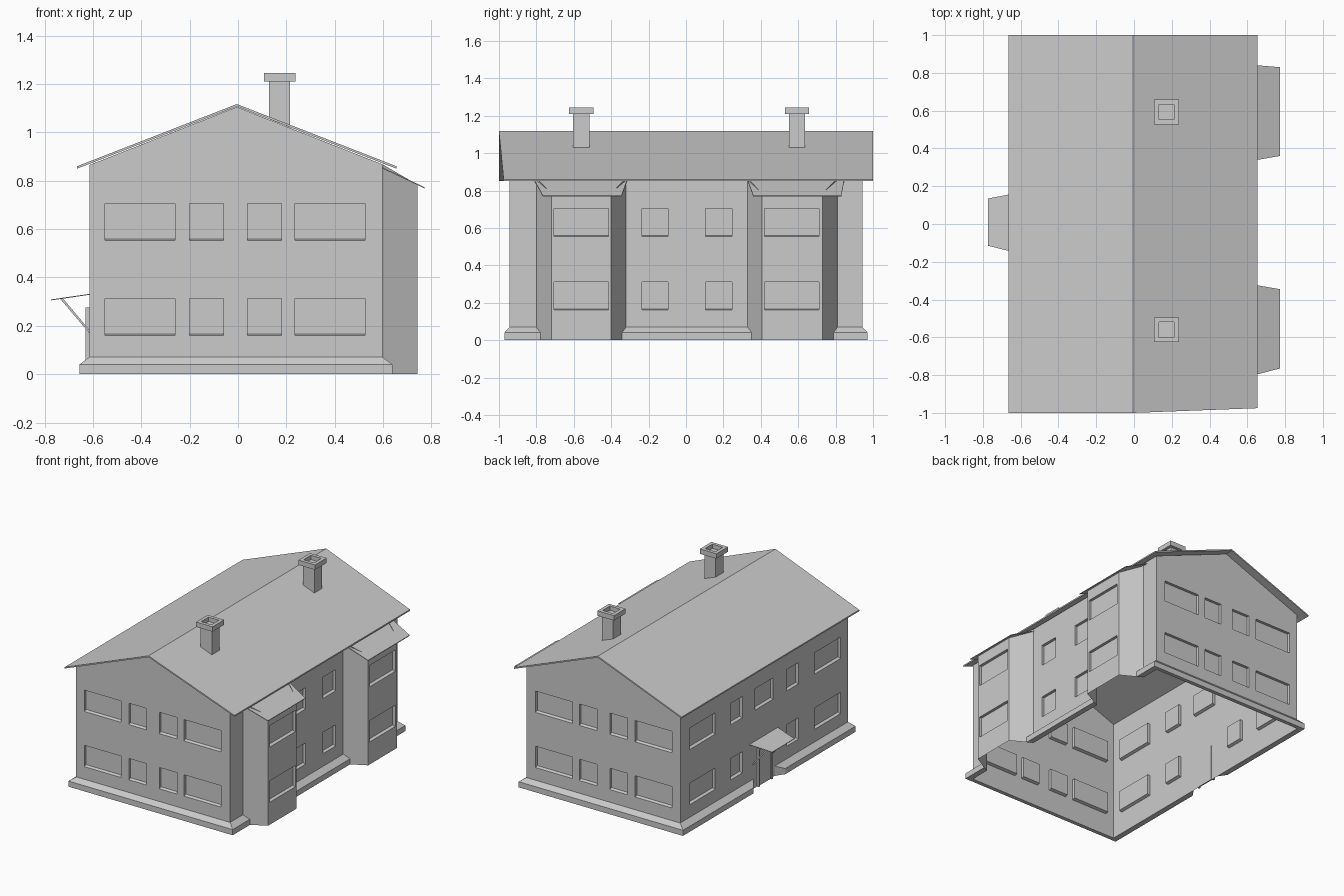
import bpy, bmesh
from mathutils import Vector

if "Cube" in bpy.data.objects:
    bpy.data.objects.remove(bpy.data.objects["Cube"])


def add(name, bm, recalc=True):
    if recalc:
        bmesh.ops.recalc_face_normals(bm, faces=bm.faces)
    me = bpy.data.meshes.new(name)
    bm.to_mesh(me)
    bm.free()
    ob = bpy.data.objects.new(name, me)
    bpy.context.collection.objects.link(ob)
    return ob


def prism(name, pts, off):
    """Polygon swept along a straight offset."""
    bm = bmesh.new()
    a = [bm.verts.new(p) for p in pts]
    b = [bm.verts.new(Vector(p) + Vector(off)) for p in pts]
    bm.faces.new(a)
    bm.faces.new(b[::-1])
    for i in range(len(a)):
        j = (i + 1) % len(a)
        bm.faces.new((a[i], b[i], b[j], a[j]))
    return add(name, bm)


def box(name, x0, x1, y0, y1, z0, z1):
    return prism(name, [(x0, y0, z0), (x1, y0, z0), (x1, y1, z0), (x0, y1, z0)], (0, 0, z1 - z0))


XL, XR, YW, RIDGE = -0.615, 0.598, 0.943, -0.005


def wall_top(x):
    # main roof underside, or bay roof underside beyond the right wall
    if x > XR + 0.01:
        return 0.85 - (x - XR) * 0.46
    return 1.105 - 0.394 * abs(x - RIDGE)


def wall(bm, a, b, wins=(), cuts=()):
    """One wall from a to b with recessed windows (lo, hi, z0, z1)."""
    a, b = Vector((*a, 0)), Vector((*b, 0))
    d = b - a
    ax = 0 if abs(d.x) > abs(d.y) else 1
    inward = Vector((-d.y, d.x, 0)).normalized() * 0.02

    def P(c, z):
        p = a + d * ((c - a[ax]) / d[ax])
        return Vector((p.x, p.y, wall_top(p.x) if z is None else z))

    s = 1 if d[ax] > 0 else -1
    us = sorted({a[ax], b[ax], *cuts, *(v for w in wins for v in w[:2])}, key=lambda v: v * s)
    zs = [*sorted({0.0, *(v for w in wins for v in w[2:])}), None]

    def quad(*ps):
        bm.faces.new([bm.verts.new(p) for p in ps])

    for u0, u1 in zip(us, us[1:]):
        for z0, z1 in zip(zs, zs[1:]):
            m = (u0 + u1) / 2
            if z1 is not None and any(w[0] < m < w[1] and w[2] < (z0 + z1) / 2 < w[3] for w in wins):
                continue
            quad(P(u0, z0), P(u1, z0), P(u1, z1), P(u0, z1))
    for lo, hi, z0, z1 in wins:
        l, h = (lo, hi) if s > 0 else (hi, lo)
        o = [P(l, z0), P(h, z0), P(h, z1), P(l, z1)]
        i = [p + inward for p in o]
        for k in (0, 1):
            i[k].z += 0.007          # sloping sill
        quad(*i)
        for k in range(4):
            n = (k + 1) % 4
            quad(o[k], o[n], i[n], i[k])


def two_rows(spans):
    return [(lo, hi, z, z + 0.152) for lo, hi in spans for z in (0.16, 0.553)]


# walls with two bays, open below
end_w = two_rows([(-0.55, -0.26), (-0.2, -0.06), (0.04, 0.18), (0.235, 0.525)])
mid_w = two_rows([(-0.235, -0.095), (0.105, 0.245)])
left_w = two_rows([(-0.86, -0.57), (-0.385, -0.25), (0.245, 0.38), (0.55, 0.84)])
left_w.append((-0.1, 0.1, 0.553, 0.705))
bm = bmesh.new()
wall(bm, (XL, -YW), (XR, -YW), end_w, [RIDGE])
wall(bm, (XR, -YW), (XR, -0.80))
wall(bm, (XR, -0.80), (0.742, -0.72))
wall(bm, (0.742, -0.72), (0.742, -0.40), two_rows([(-0.705, -0.415)]))
wall(bm, (0.742, -0.40), (XR, -0.32))
wall(bm, (XR, -0.32), (XR, 0.33), mid_w)
wall(bm, (XR, 0.33), (0.742, 0.405))
wall(bm, (0.742, 0.405), (0.742, 0.73), two_rows([(0.42, 0.71)]))
wall(bm, (0.742, 0.73), (XR, 0.81))
wall(bm, (XR, 0.81), (XR, YW))
wall(bm, (XR, YW), (XL, YW), end_w, [RIDGE])
wall(bm, (XL, YW), (XL, -YW), left_w)
bmesh.ops.remove_doubles(bm, verts=bm.verts, dist=1e-4)
add("walls", bm, recalc=False)

# main roof slopes
t = (0, 0, -0.01)
prism("roof_left", [(-0.665, -1, 0.86), (RIDGE, -1, 1.117), (RIDGE, 1, 1.117), (-0.665, 1, 0.86)], t)
prism("roof_right", [(RIDGE, -1, 1.117), (0.655, -0.975, 0.86), (0.655, 1, 0.86), (RIDGE, 1, 1.117)], t)

# bay roofs
for n, (w0, w1, o0, o1) in enumerate([(-0.81, -0.315, -0.765, -0.345), (0.33, 0.845, 0.36, 0.83)]):
    prism(f"bay_roof_{n}", [(XR, w0, 0.855), (0.772, o0, 0.773), (0.772, o1, 0.773), (XR, w1, 0.855)],
          (0, 0, -0.005))


# plinth strips, stepped out from the wall with a sloped top
def plinth(name, inner, outer):
    bm = bmesh.new()
    rows = []
    for i, o in zip(inner, outer):
        rows.append([bm.verts.new(p) for p in ((*i, 0.07), (*o, 0.04), (*o, 0), (*i, 0))])
    for r, q in zip(rows, rows[1:]):
        for k in range(3):
            bm.faces.new((r[k], r[k + 1], q[k + 1], q[k]))
    bm.faces.new(rows[0])
    bm.faces.new(rows[-1][::-1])
    bmesh.ops.recalc_face_normals(bm, faces=bm.faces)
    add(name, bm)


PL, PR, PY = -0.656, 0.638, 0.971
plinth("plinth_front", [(XL, -0.12), (XL, -YW), (XR, -YW), (XR, -0.80)],
       [(PL, -0.18), (PL, -PY), (PR, -PY), (PR, -0.778)])
plinth("plinth_back", [(XR, 0.81), (XR, YW), (XL, YW), (XL, 0.12)],
       [(PR, 0.788), (PR, PY), (PL, PY), (PL, 0.18)])
plinth("plinth_middle", [(XR, -0.32), (XR, 0.33)], [(PR, -0.342), (PR, 0.351)])

# chimneys: shaft and hollow cap
for n, y in enumerate((-0.56, 0.593)):
    shaft = [(0.128, 1.055), (0.216, 1.02), (0.216, 1.21), (0.128, 1.21)]
    prism(f"chimney_shaft_{n}", [(x, y - 0.043, z) for x, z in shaft], (0, 0.086, 0))
    cap = box(f"chimney_cap_{n}", 0.107, 0.237, y - 0.065, y + 0.065, 1.21, 1.245)
    bm = bmesh.new()
    bm.from_mesh(cap.data)
    top = max(bm.faces, key=lambda f: f.calc_center_median().z)
    bmesh.ops.inset_region(bm, faces=[top], thickness=0.034)
    hole = bmesh.ops.extrude_discrete_faces(bm, faces=[top])["faces"][0]
    bmesh.ops.translate(bm, verts=hole.verts, vec=(0, 0, -0.03))
    bm.to_mesh(cap.data)
    bm.free()

# entrance: door frame, door leaf, canopy and braces
prism("door_frame", [(XL - 0.015, y, z) for y, z in
      [(-0.08, 0), (-0.08, 0.275), (0.08, 0.275), (0.08, 0), (0.065, 0), (0.065, 0.26),
       (-0.065, 0.26), (-0.065, 0)]], (0.015, 0, 0))
box("door_leaf", XL - 0.004, XL + 0.004, -0.065, 0.065, 0, 0.26)
prism("canopy", [(XL, -0.155, 0.332), (-0.773, -0.115, 0.309), (-0.773, 0.135, 0.309), (XL, 0.165, 0.332)],
      (0, 0, -0.004))
for n, y in enumerate((-0.105, 0.115)):
    prism(f"canopy_brace_{n}", [(XL, y, 0.17), (XL, y, 0.183), (-0.724, y, 0.313), (-0.735, y, 0.311)],
          (0, 0.01, 0))
